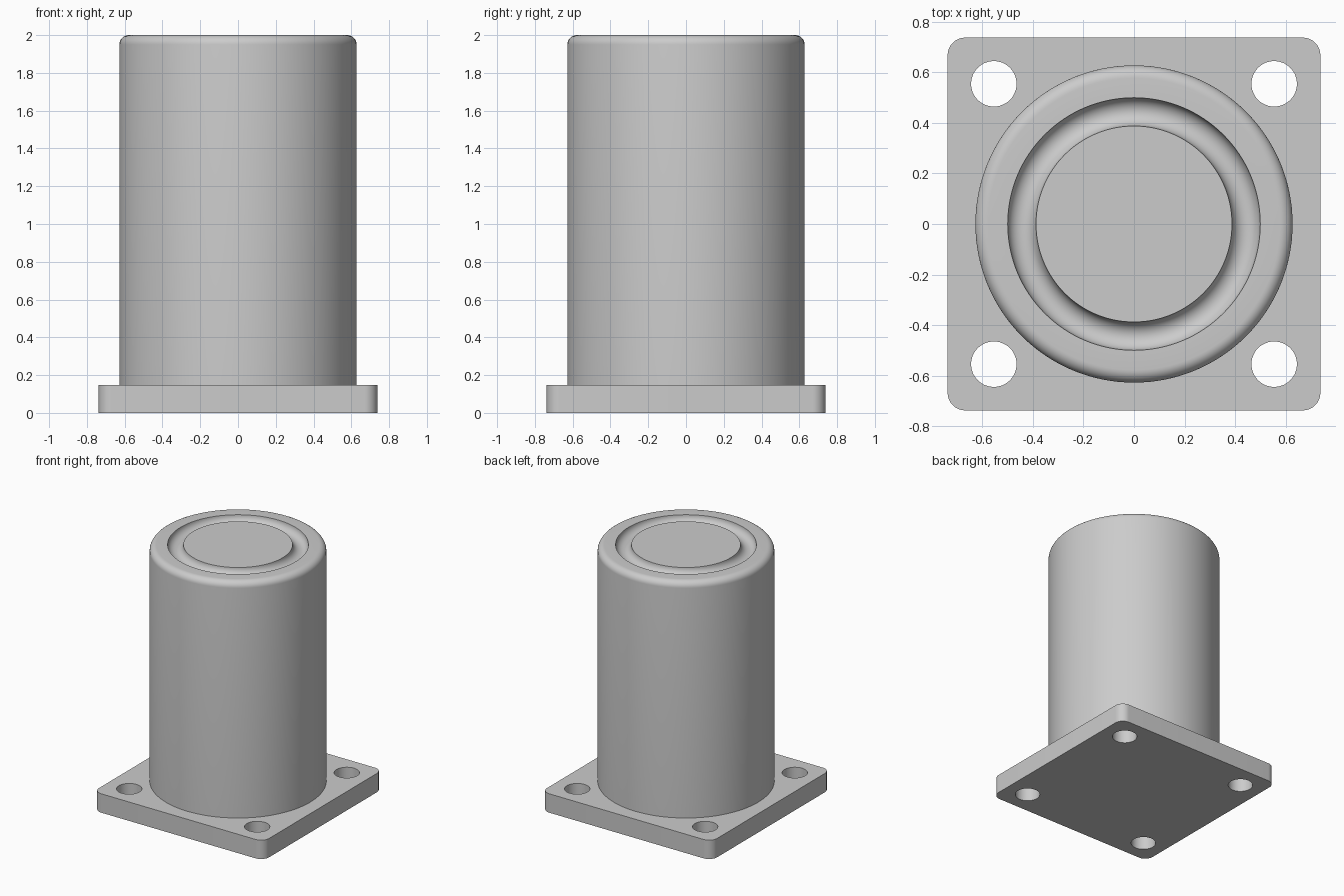
import bpy, bmesh, math
from mathutils import Vector

if "Cube" in bpy.data.objects:
    bpy.data.objects.remove(bpy.data.objects["Cube"], do_unlink=True)

RADIUS, HEIGHT, FILLET = 0.628, 2.0, 0.05
PLATE_HALF, PLATE_THICK, CORNER = 0.738, 0.148, 0.07
HOLE_POS, HOLE_RADIUS = 0.555, 0.09
GROOVE_MID, GROOVE_RADIUS = 0.444, 0.056

grey = bpy.data.materials.new("light grey")
grey.use_nodes = True
grey.diffuse_color = (0.6, 0.6, 0.6, 1)
grey.node_tree.nodes["Principled BSDF"].inputs["Base Color"].default_value = (0.6, 0.6, 0.6, 1)


def make_object(name, bm):
    bmesh.ops.recalc_face_normals(bm, faces=bm.faces)
    mesh = bpy.data.meshes.new(name)
    bm.to_mesh(mesh)
    bm.free()
    obj = bpy.data.objects.new(name, mesh)
    bpy.context.collection.objects.link(obj)
    mesh.materials.append(grey)
    return obj


def select_only(obj):
    bpy.ops.object.select_all(action="DESELECT")
    obj.select_set(True)
    bpy.context.view_layer.objects.active = obj


def smooth(obj):
    select_only(obj)
    bpy.ops.object.shade_smooth_by_angle(angle=math.radians(30))


def arc(cx, cz, radius, start, end, steps):
    angles = [math.radians(start + (end - start) * i / steps) for i in range(steps + 1)]
    return [(cx + radius * math.cos(a), cz + radius * math.sin(a)) for a in angles]


# Mounting plate: rounded corners, four bolt holes
bm = bmesh.new()
bmesh.ops.create_cube(bm, size=1)
bmesh.ops.scale(bm, vec=(2 * PLATE_HALF, 2 * PLATE_HALF, PLATE_THICK), verts=bm.verts)
bmesh.ops.translate(bm, vec=(0, 0, PLATE_THICK / 2), verts=bm.verts)
uprights = [e for e in bm.edges if abs(e.verts[0].co.z - e.verts[1].co.z) > 0.01]
bmesh.ops.bevel(bm, geom=uprights, offset=CORNER, segments=10, profile=0.5, affect="EDGES")
plate = make_object("mounting_plate", bm)

bm = bmesh.new()
for sx in (-1, 1):
    for sy in (-1, 1):
        new = bmesh.ops.create_cone(bm, cap_ends=True, segments=48, radius1=HOLE_RADIUS,
                                    radius2=HOLE_RADIUS, depth=1)
        bmesh.ops.translate(bm, vec=(sx * HOLE_POS, sy * HOLE_POS, 0), verts=new["verts"])
cutter = make_object("bolt_hole_cutter", bm)
cutter.hide_render = True

holes = plate.modifiers.new("bolt_holes", "BOOLEAN")
holes.operation = "DIFFERENCE"
holes.solver = "EXACT"
holes.object = cutter
select_only(plate)
bpy.ops.object.modifier_apply(modifier=holes.name)
bpy.data.objects.remove(cutter, do_unlink=True)
smooth(plate)

# Cylindrical body: filleted rim and a round-bottomed ring groove in the top
profile = [(RADIUS, PLATE_THICK)]
profile += arc(RADIUS - FILLET, HEIGHT - FILLET, FILLET, 0, 90, 8)
profile += arc(GROOVE_MID, HEIGHT, GROOVE_RADIUS, 0, -180, 16)

bm = bmesh.new()
verts = [bm.verts.new((r, 0, z)) for r, z in profile]
edges = [bm.edges.new(pair) for pair in zip(verts, verts[1:])]
bmesh.ops.spin(bm, geom=verts + edges, cent=(0, 0, 0), axis=(0, 0, 1),
               angle=2 * math.pi, steps=128, use_merge=True)
bmesh.ops.remove_doubles(bm, verts=bm.verts, dist=0.0001)
# Flat disc inside the groove
inner = GROOVE_MID - GROOVE_RADIUS
rim = [e for e in bm.edges if e.is_boundary
       and all(v.co.z > HEIGHT - 0.01 and v.co.xy.length < inner + 0.01 for v in e.verts)]
bmesh.ops.contextual_create(bm, geom=rim)
body = make_object("cylinder_body", bm)
up = max(body.data.polygons, key=lambda p: p.area if len(p.vertices) > 4 else 0)
if up.normal.dot(Vector((0, 0, 1))) < 0:
    body.data.flip_normals()
smooth(body)
